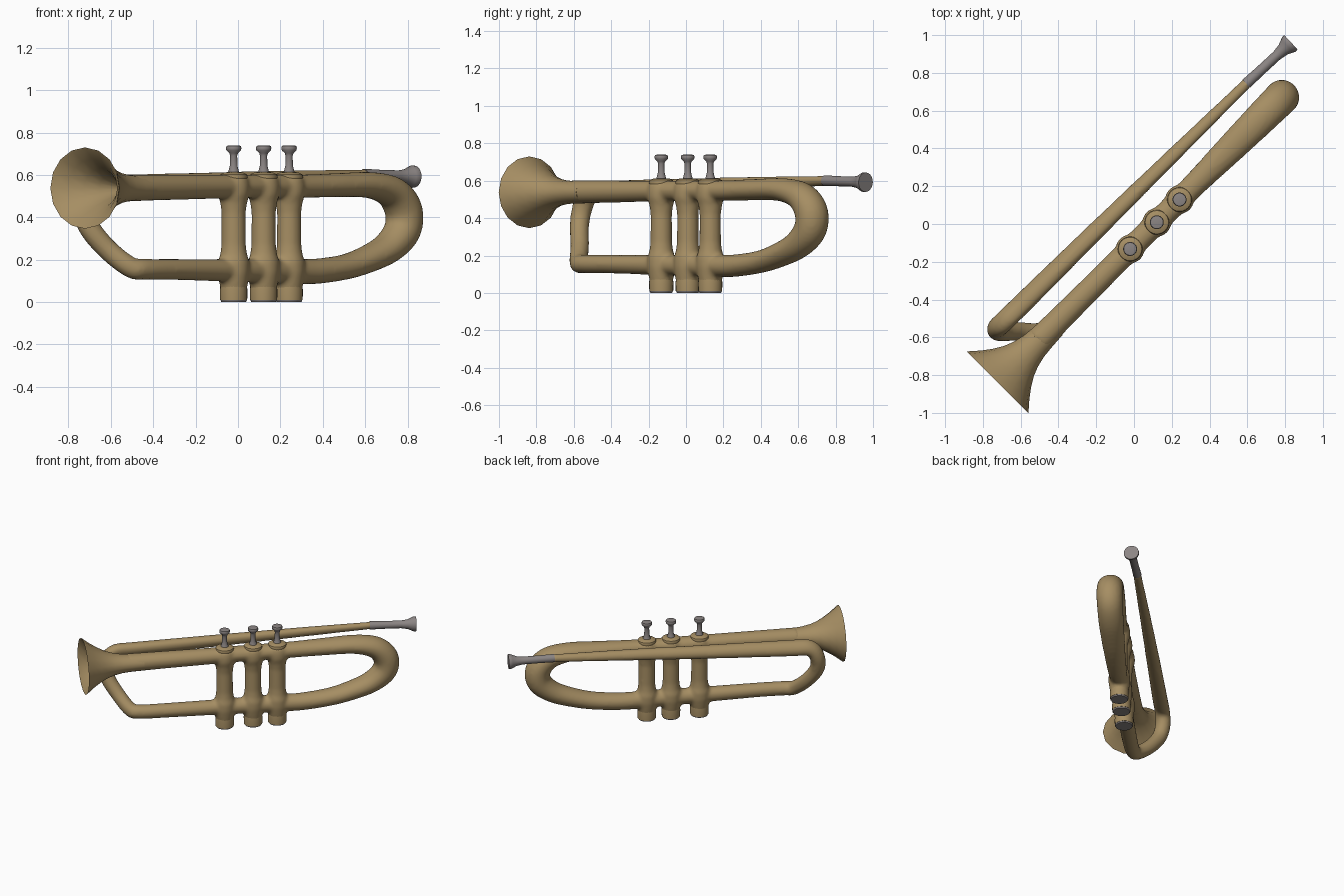
import bpy, bmesh, math
from mathutils import Vector, Matrix

if "Cube" in bpy.data.objects:
    bpy.data.objects.remove(bpy.data.objects["Cube"])

# Everything is built along the local u axis, then turned 45 degrees about z
TURN = Matrix.Rotation(math.radians(45), 4, 'Z')


def material(name, rgb):
    m = bpy.data.materials.new(name)
    m.diffuse_color = (*rgb, 1)
    m.use_nodes = True
    m.node_tree.nodes["Principled BSDF"].inputs["Base Color"].default_value = m.diffuse_color
    return m


brass = material("brass", (0.38, 0.27, 0.125))
steel = material("grey_steel", (0.26, 0.235, 0.23))


def skin(bm, rings):
    """Join rings of points into a closed tube with end caps."""
    vs = [[bm.verts.new(p) for p in r] for r in rings]
    n = len(vs[0])
    for a, b in zip(vs, vs[1:]):
        for i in range(n):
            bm.faces.new((a[i], a[(i + 1) % n], b[(i + 1) % n], b[i]))
    bm.faces.new(vs[0][::-1])
    bm.faces.new(vs[-1])


def ring(c, a, b, ra, rb, n):
    return [c + a * ra * math.cos(2 * math.pi * i / n) + b * rb * math.sin(2 * math.pi * i / n)
            for i in range(n)]


def lathe(bm, start, axis, profile, n=24, squash=1.0):
    """Profile of (radius, distance along axis); squash flattens the second direction."""
    axis = Vector(axis).normalized()
    a = Vector((0, 1, 0)) if abs(axis.y) < 0.5 else Vector((1, 0, 0))
    b = axis.cross(a).normalized()
    a = b.cross(axis)
    skin(bm, [ring(Vector(start) + axis * t, a, b, r, r * squash, n) for r, t in profile])


def sweep(bm, pts, n=20, steps=6):
    """Smooth tube through (u, v, z, side radius, in-plane radius)."""
    pts = [Vector(p) for p in pts]
    pts = [pts[0]] + pts + [pts[-1]]
    line = []
    for p0, p1, p2, p3 in zip(pts, pts[1:], pts[2:], pts[3:]):
        for s in range(steps):
            t = s / steps
            line.append(0.5 * (2 * p1 + (p2 - p0) * t + (2 * p0 - 5 * p1 + 4 * p2 - p3) * t * t
                               + (3 * p1 - p0 - 3 * p2 + p3) * t ** 3))
    line.append(pts[-1])
    side, rings = Vector((0, 1, 0)), []
    for i, p in enumerate(line):
        q0, q1 = line[max(i - 1, 0)], line[min(i + 1, len(line) - 1)]
        tan = Vector((q1 - q0)[:3]).normalized()
        side = (side - tan * side.dot(tan)).normalized()
        rings.append(ring(Vector(p[:3]), side, tan.cross(side), p[3], p[4], n))
    skin(bm, rings)


def finish(bm, name, mat, angle=40):
    bmesh.ops.recalc_face_normals(bm, faces=bm.faces)
    bm.transform(TURN)
    me = bpy.data.meshes.new(name)
    bm.to_mesh(me)
    bm.free()
    ob = bpy.data.objects.new(name, me)
    bpy.context.collection.objects.link(ob)
    me.materials.append(mat)
    bpy.context.view_layer.objects.active = ob
    ob.select_set(True)
    bpy.ops.object.shade_smooth_by_angle(angle=math.radians(angle))
    ob.select_set(False)
    return ob


V = -0.079                       # side offset of the valve plane
VALVES = (-0.108, 0.092, 0.262)  # valve positions along u

# Main tubing: bell pipe, rear loop, lower pipe, front bend, lead pipe
tube = [(-0.80, V, .538, .072, .064), (-0.6, V, .541, .066, .061), (-0.1, V, .545, .062, .056),
        (0.35, V, .547, .064, .055), (0.60, V, .552, .076, .057), (0.80, V, .552, .085, .062),
        (0.94, V, .522, .090, .074), (1.012, V, .46, .092, .086), (1.032, V, .39, .092, .088),
        (1.004, V, .32, .09, .084), (0.912, V, .25, .088, .072), (0.77, V, .198, .082, .064),
        (0.63, V, .165, .075, .060), (0.45, V, .146, .068, .060), (0.30, V, .145, .062, .060),
        (-0.15, V, .150, .056, .054), (-0.50, V, .154, .054, .050), (-0.70, -.072, .155, .052, .050),
        (-0.765, -.046, .165, .050, .050), (-0.838, .035, .25, .050, .050),
        (-0.902, .096, .36, .052, .052), (-0.904, .122, .46, .055, .052),
        (-0.85, .122, .538, .060, .047), (-0.70, .12, .549, .060, .046), (-0.2, .117, .564, .052, .042),
        (0.4, .111, .584, .042, .034), (0.96, .105, .600, .030, .026)]
body = bmesh.new()
sweep(body, tube)
# Valve columns, flared where they meet the tubes
for u in VALVES:
    lathe(body, (u, V, 0), (0, 0, 1),
          [(.062, .03), (.062, .06), (.068, .09), (.076, .14), (.075, .19), (.064, .225), (.058, .27),
           (.057, .42), (.064, .47), (.076, .51), (.076, .55), (.066, .592)])
ob = finish(body, "main_tubing", brass)
rm = ob.modifiers.new("blend", 'REMESH')
rm.mode = 'VOXEL'
rm.voxel_size = 0.011
rm.use_smooth_shade = True
sm = ob.modifiers.new("soften", 'SMOOTH')
sm.factor = 0.5
sm.iterations = 8

# Flared oval bell with a hollow mouth
bm = bmesh.new()
lathe(bm, (-1.103, V - .003, .538), (1, 0, 0),
      [(.012, .33), (.035, .24), (.07, .165), (.11, .105), (.165, .05), (.222, .004), (.231, 0),
       (.215, .018), (.180, .058), (.145, .105), (.112, .16), (.092, .21), (.078, .27), (.071, .34),
       (.066, .42)], n=16, squash=.83)
# Leave the throat and pipe end as small closed caps
finish(bm, "bell", brass, 60)

# Valve bases, collars, bottom plates and finger buttons
for i, u in enumerate(VALVES, 1):
    bm = bmesh.new()
    lathe(bm, (u, V, 0), (0, 0, 1), [(.064, .009), (.065, .055), (.062, .085)])
    lathe(bm, (u, V, 0), (0, 0, 1), [(.062, .575), (.066, .592), (.062, .603), (.042, .612), (.03, .613)])
    finish(bm, f"valve_caps_{i}", brass)
    bm = bmesh.new()
    lathe(bm, (u, V, 0), (0, 0, 1), [(.058, 0), (.062, .009)])
    finish(bm, f"valve_plate_{i}", steel)
    bm = bmesh.new()
    lathe(bm, (u, V, 0), (0, 0, 1),
          [(.030, .605), (.024, .62), (.018, .645), (.017, .69), (.021, .703), (.035, .716),
           (.037, .727), (.034, .737), (.024, .739)], n=20)
    finish(bm, f"finger_button_{i}", steel)

# Mouthpiece at the end of the lead pipe
bm = bmesh.new()
lathe(bm, (.945, .105, .600), (.32, -.013, -.008),
      [(.029, 0), (.027, .10), (.027, .22), (.034, .265), (.047, .295), (.053, .308), (.052, .322)], n=20)
finish(bm, "mouthpiece", steel)
